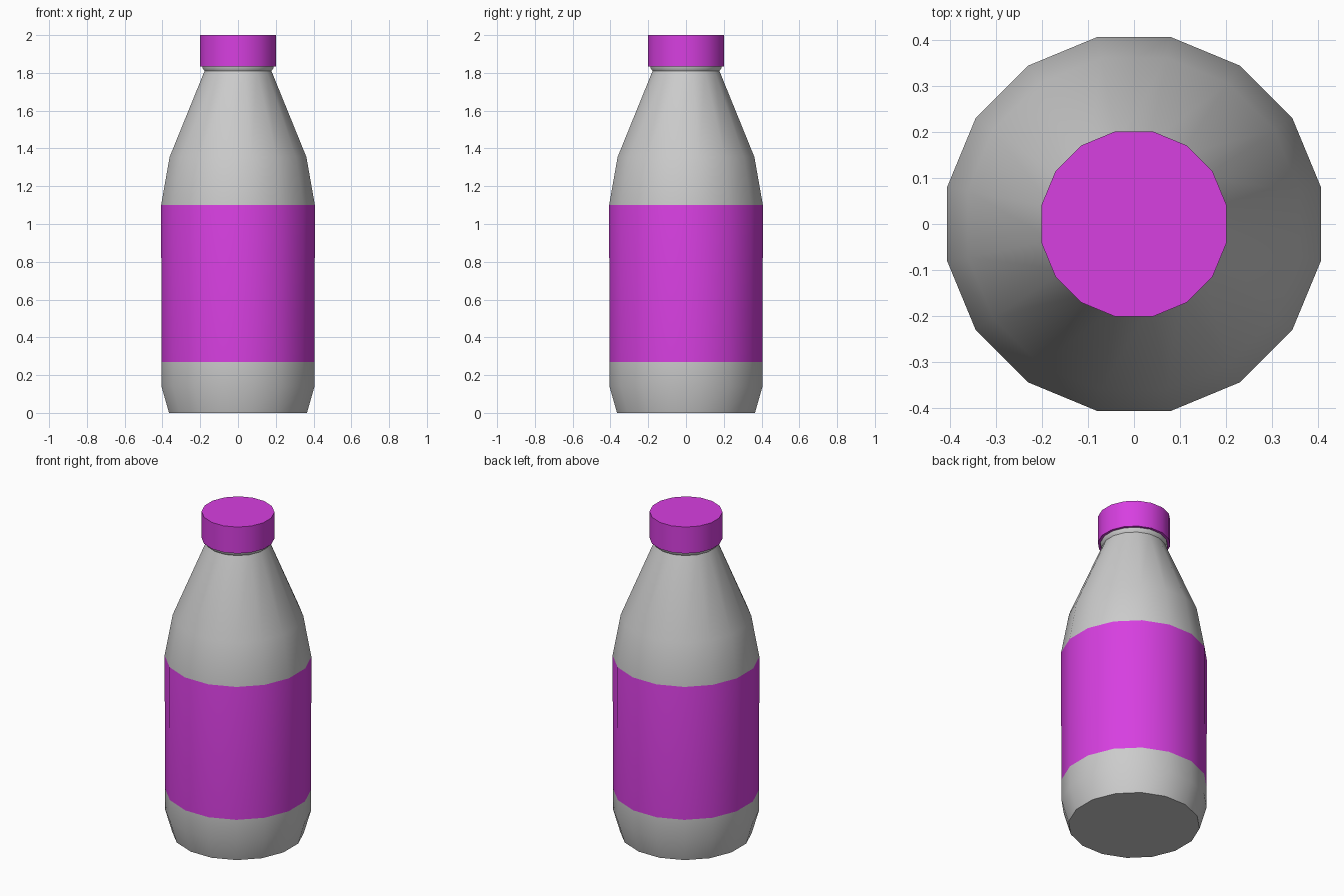
import bpy, bmesh
from math import pi, cos, sin, radians

if "Cube" in bpy.data.objects:
    bpy.data.objects.remove(bpy.data.objects["Cube"])

SIDES = 16


def lathe(name, profile, materials=(), bands=(), cap_top=True, cap_mat=0):
    """Revolve (flat half width, z) points into a 16-sided closed solid."""
    bm = bmesh.new()
    rings = []
    for half, z in profile:
        r = half / cos(pi / SIDES)
        rings.append([bm.verts.new((r * cos((i + 0.5) * 2 * pi / SIDES),
                                    r * sin((i + 0.5) * 2 * pi / SIDES), z))
                      for i in range(SIDES)])
    for k, (a, b) in enumerate(zip(rings, rings[1:])):
        for i in range(SIDES):
            j = (i + 1) % SIDES
            f = bm.faces.new((a[i], a[j], b[j], b[i]))
            f.material_index = bands[k] if bands else 0
    bm.faces.new(rings[0][::-1])
    if cap_top:
        bm.faces.new(rings[-1])
    mesh = bpy.data.meshes.new(name)
    bm.to_mesh(mesh)
    bm.free()
    for m in materials:
        mesh.materials.append(m)
    obj = bpy.data.objects.new(name, mesh)
    bpy.context.collection.objects.link(obj)
    bpy.ops.object.select_all(action='DESELECT')
    obj.select_set(True)
    bpy.context.view_layer.objects.active = obj
    bpy.ops.object.shade_smooth_by_angle(angle=radians(40))
    return obj


grey = bpy.data.materials.new("bottle_grey")
grey.diffuse_color = (0.8, 0.8, 0.8, 1)
grey.use_nodes = True
grey.node_tree.nodes["Principled BSDF"].inputs["Base Color"].default_value = grey.diffuse_color
purple = bpy.data.materials.new("label_purple")
purple.diffuse_color = (0.68, 0.05, 0.75, 1)
purple.use_nodes = True
purple.node_tree.nodes["Principled BSDF"].inputs["Base Color"].default_value = purple.diffuse_color

# Bottle: base taper, wall, label band, shoulder, neck and lip
lathe("bottle",
      [(0.365, 0), (0.405, 0.14), (0.405, 0.27), (0.407, 1.10),
       (0.362, 1.355), (0.177, 1.81), (0.187, 1.825), (0.187, 1.84)],
      [grey, purple], [0, 0, 1, 0, 0, 0, 0])

# Screw cap
lathe("cap", [(0.202, 1.835), (0.202, 2.0)], [purple])
